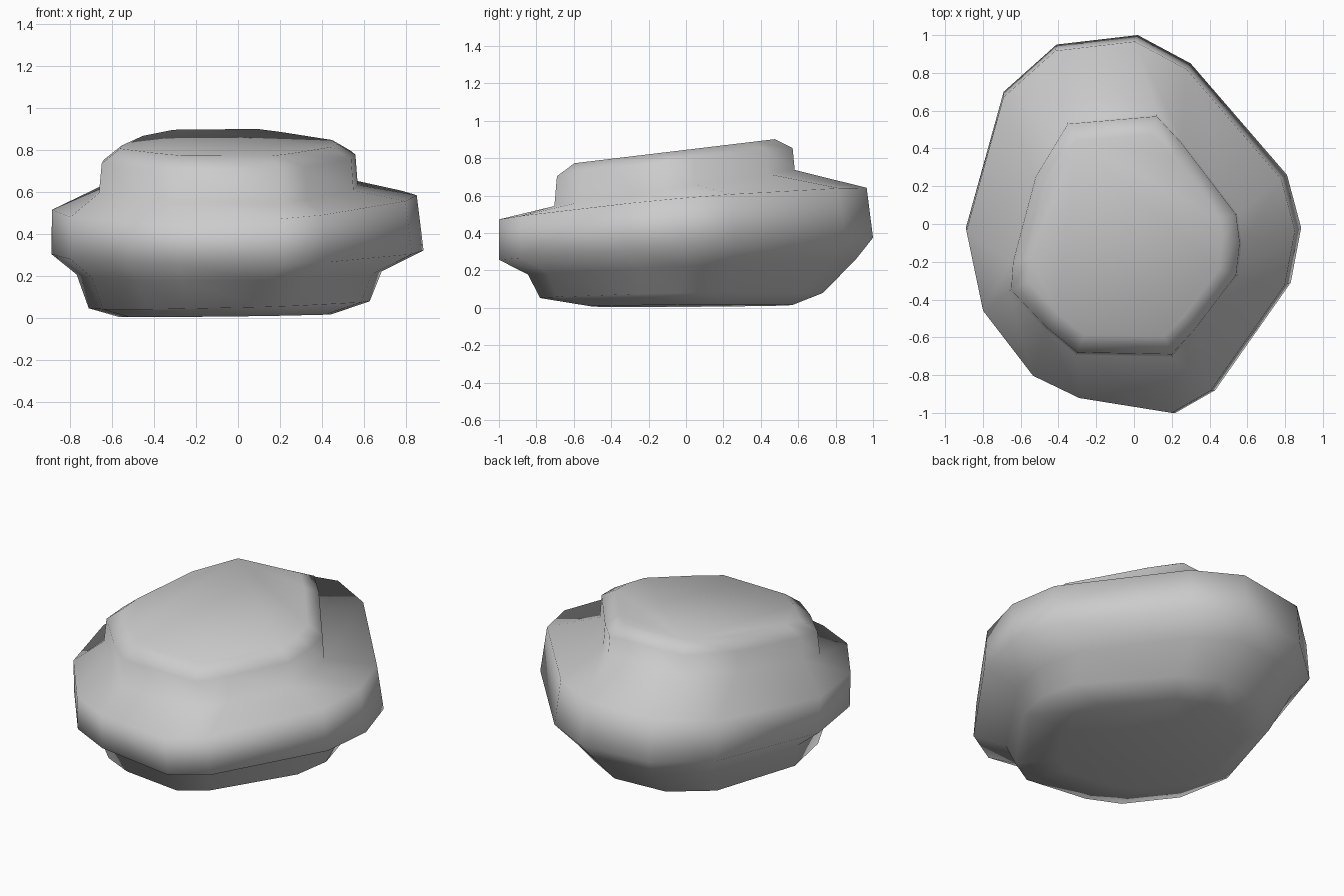
import bpy, bmesh, math

if "Cube" in bpy.data.objects:
    bpy.data.objects.remove(bpy.data.objects["Cube"])

# Plan outlines, clockwise from the back: the wide body and the raised cap
BODY = [(.02, 1), (.3, .85), (.81, .26), (.885, -.02), (.83, -.31), (.43, -.88), (.22, -1),
        (-.28, -.92), (-.53, -.80), (-.8, -.45), (-.89, -.02), (-.69, .7), (-.41, .95)]
CAP = [(.12, .57), (.25, .43), (.54, .05), (.56, -.1), (.54, -.27), (.32, -.56), (.2, -.69),
       (-.3, -.68), (-.46, -.55), (-.65, -.35), (-.64, -.2), (-.52, .25), (-.35, .53)]

# Layers: outline, scale x/y, offset x/y, tilted plane z = a + b*x + c*y
LAYERS = [
    (BODY, (.57, .54), (-.06, .03), (.012, .012, .008)),    # underside
    (BODY, (.755, .755), (-.04, -.025), (.065, .025, .02)),  # foot edge
    (BODY, (.82, .875), (-.04, .03), (.215, .01, .045)),     # undercut
    (BODY, (1, 1), (0, 0), (.315, .01, .06)),                # lower bulge
    (BODY, (.98, .983), (-.015, -.017), (.555, .04, .09)),   # upper bulge
    (CAP, (1.02, 1.02), (0, 0), (.65, 0, .15)),              # cap base
    (CAP, (1, 1), (0, 0), (.785, .01, .12)),                 # cap rim
    (CAP, (.85, .85), (-.01, -.01), (.845, 0, .12)),         # top face
]

bm = bmesh.new()
rings = []
for outline, s, o, (a, b, c) in LAYERS:
    ring = []
    for px, py in outline:
        x, y = px * s[0] + o[0], py * s[1] + o[1]
        ring.append(bm.verts.new((x, y, a + b * x + c * y)))
    rings.append(ring)

# Loft the layers and close both ends
for lo, hi in zip(rings, rings[1:]):
    for i in range(len(lo)):
        j = (i + 1) % len(lo)
        bm.faces.new((lo[i], lo[j], hi[j], hi[i]))
bm.faces.new(rings[0])
bm.faces.new(rings[-1])
bmesh.ops.recalc_face_normals(bm, faces=bm.faces)

mesh = bpy.data.meshes.new("rock")
bm.to_mesh(mesh)
bm.free()
rock = bpy.data.objects.new("rock", mesh)
bpy.context.collection.objects.link(rock)
bpy.context.view_layer.objects.active = rock
rock.select_set(True)
bpy.ops.object.shade_smooth_by_angle(angle=math.radians(75))
